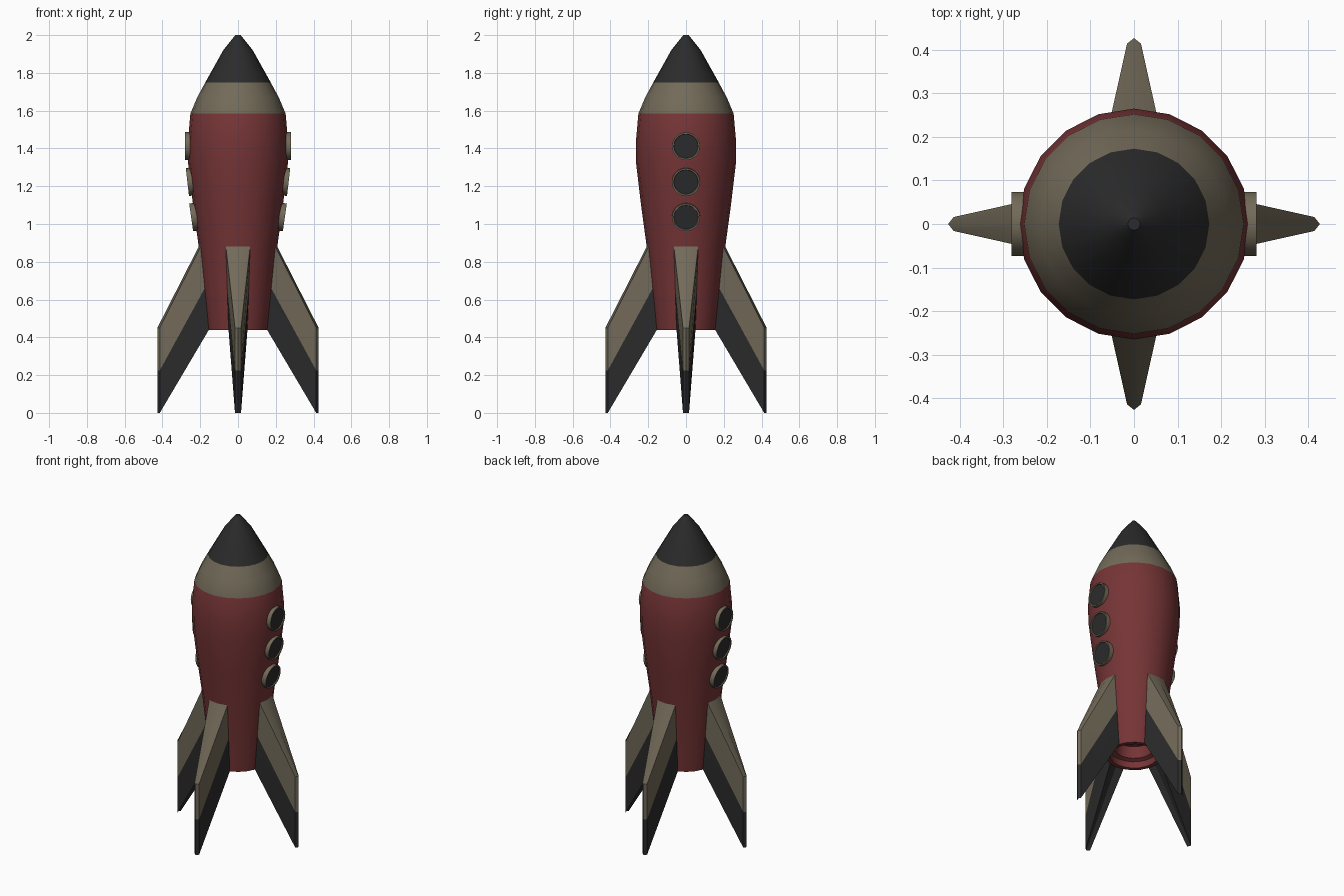
import bpy
from math import sin, cos, pi, radians
from mathutils import Matrix

if "Cube" in bpy.data.objects:
    bpy.data.objects.remove(bpy.data.objects["Cube"])


def material(name, rgb):
    m = bpy.data.materials.new(name)
    m.diffuse_color = (*rgb, 1)
    m.use_nodes = True
    m.node_tree.nodes["Principled BSDF"].inputs["Base Color"].default_value = m.diffuse_color
    return m


RED = material("red_paint", (0.18, 0.035, 0.037))
TAN = material("tan_paint", (0.17, 0.145, 0.10))
DARK = material("dark_paint", (0.024, 0.024, 0.024))


def make(name, verts, faces, mats, slots, matrix=Matrix()):
    me = bpy.data.meshes.new(name)
    me.from_pydata([matrix @ Matrix.Translation(v).translation for v in verts], [], faces)
    for m in mats:
        me.materials.append(m)
    for p, s in zip(me.polygons, slots):
        p.material_index = s
        p.use_smooth = True
    me.set_sharp_from_angle(angle=radians(30))
    ob = bpy.data.objects.new(name, me)
    bpy.context.collection.objects.link(ob)
    return ob


def lathe(name, profile, sides, mats, band_slots, matrix=Matrix()):
    """Revolve (radius, z) points about z, capping both ends."""
    n = len(profile)
    verts = [(r * cos(2 * pi * i / sides), r * sin(2 * pi * i / sides), z)
             for r, z in profile for i in range(sides)]
    faces, slots = [], []
    for k in range(n - 1):
        for i in range(sides):
            j = (i + 1) % sides
            faces.append((k * sides + i, k * sides + j, (k + 1) * sides + j, (k + 1) * sides + i))
            slots.append(band_slots[k])
    faces.append(tuple(reversed(range(sides))))
    faces.append(tuple(range((n - 1) * sides, n * sides)))
    slots += [band_slots[0], band_slots[-1]]
    return make(name, verts, faces, mats, slots, matrix)


# Hull: recessed exhaust, red body, tan collar and dark nose
hull = [(0.10, 0.56), (0.112, 0.49), (0.135, 0.48), (0.138, 0.44), (0.162, 0.44),
        (0.185, 0.66), (0.208, 0.88), (0.238, 1.10), (0.264, 1.32), (0.265, 1.44),
        (0.252, 1.585), (0.216, 1.67), (0.173, 1.75), (0.078, 1.92), (0.014, 2.0)]
lathe("hull", hull, 20, [RED, TAN, DARK], [0] * 10 + [1] * 2 + [2] * 2)

# Fins: three rows (bottom, colour break, top), ridged along the middle
rows = [(0.162, 0.44, 0.0), (0.185, 0.66, 0.225), (0.208, 0.88, 0.45)]
a = pi / 10
fin_verts = []
for r, zr, zt in rows:
    fin_verts += [(r * cos(a), -r * sin(a), zr), (0.414, -0.016, zt), (0.427, 0, zt),
                  (0.414, 0.016, zt), (r * cos(a), r * sin(a), zr), (r, 0, zr)]
fin_faces, fin_slots = [], []
for k in range(2):
    for c in range(4):
        b = k * 6 + c
        fin_faces.append((b, b + 1, b + 7, b + 6))
        fin_slots.append(k)
fin_faces += [(12, 13, 14, 17), (17, 14, 15, 16), (5, 2, 1, 0), (4, 3, 2, 5)]
fin_slots += [1, 1, 0, 0]
for i, side in enumerate(("right", "back", "left", "front")):
    make("fin_" + side, fin_verts, fin_faces, [DARK, TAN], fin_slots,
         Matrix.Rotation(i * pi / 2, 4, 'Z'))

# Portholes: tan rim with dark glass, tilted to follow the hull
porthole = [(0.074, -0.04), (0.074, 0.0), (0.066, 0.0), (0.064, -0.006)]
for side, turn in (("right", 0), ("left", pi)):
    for level, (x, z, tilt) in enumerate([(0.248, 1.035, 8), (0.268, 1.222, 6.5), (0.281, 1.412, 0)]):
        m = (Matrix.Rotation(turn, 4, 'Z') @ Matrix.Translation((x, 0, z))
             @ Matrix.Rotation(radians(90 + tilt), 4, 'Y'))
        ob = lathe(f"porthole_{side}_{level + 1}", porthole, 20, [TAN, DARK], [0, 0, 0], m)
        ob.data.polygons[-1].material_index = 1
